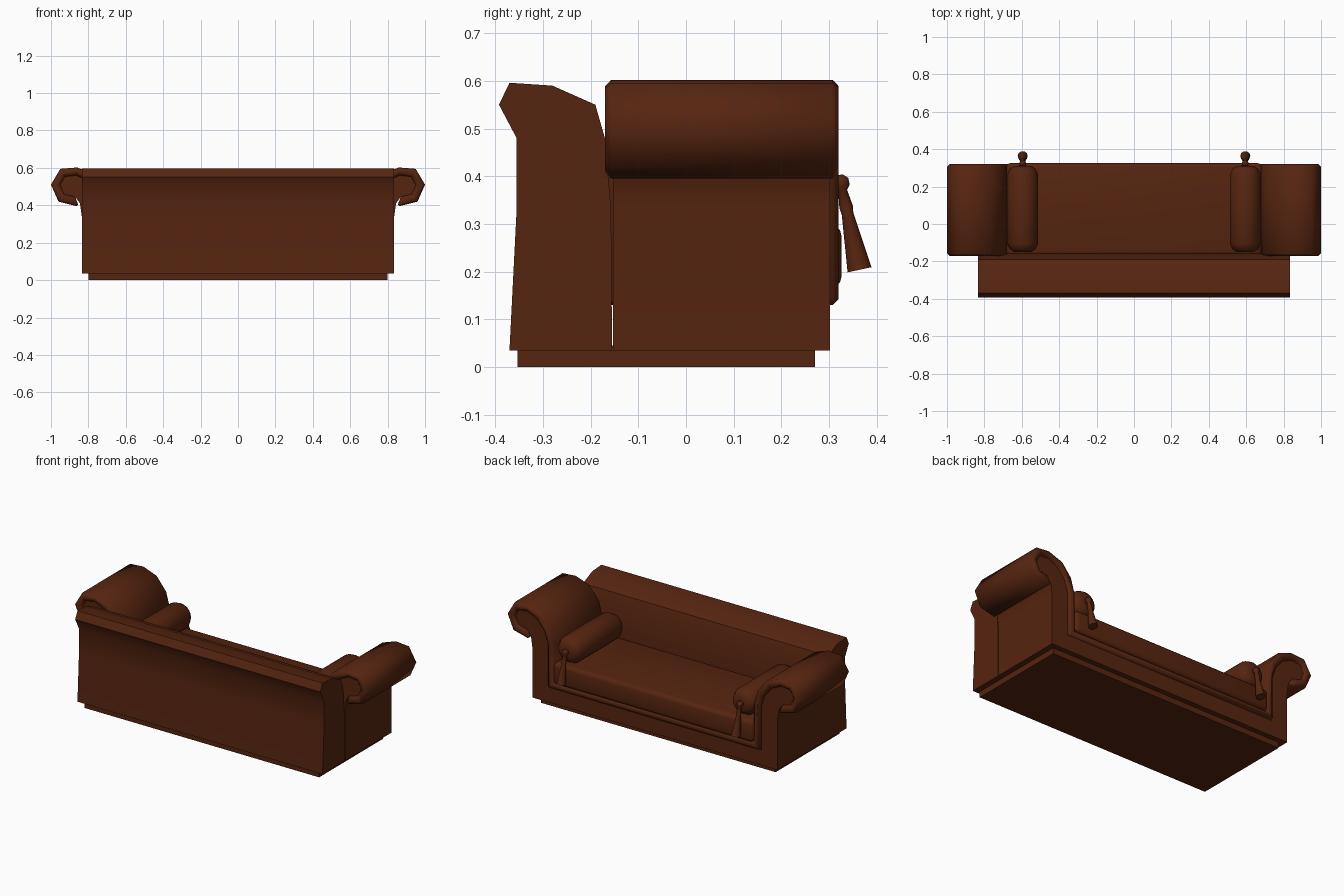
import bpy, bmesh, math
from mathutils import Vector, Matrix

if "Cube" in bpy.data.objects:
    bpy.data.objects.remove(bpy.data.objects["Cube"], do_unlink=True)

leather = bpy.data.materials.new("brown_leather")
leather.use_nodes = True
COLOUR = (0.094, 0.018, 0.005, 1)
leather.diffuse_color = COLOUR
leather.node_tree.nodes["Principled BSDF"].inputs["Base Color"].default_value = COLOUR


def finish(name, bm, bevel=0, segments=1, angle=40):
    """Turn a bmesh into a shaded object, with an optional edge bevel."""
    bmesh.ops.recalc_face_normals(bm, faces=bm.faces)
    mesh = bpy.data.meshes.new(name)
    bm.to_mesh(mesh)
    bm.free()
    mesh.materials.append(leather)
    ob = bpy.data.objects.new(name, mesh)
    bpy.context.collection.objects.link(ob)
    bpy.ops.object.select_all(action='DESELECT')
    ob.select_set(True)
    bpy.context.view_layer.objects.active = ob
    if bevel:
        mod = ob.modifiers.new("edge", 'BEVEL')
        mod.width, mod.segments = bevel, segments
        mod.limit_method, mod.angle_limit = 'ANGLE', math.radians(65)
        bpy.ops.object.modifier_apply(modifier="edge")
    bpy.ops.object.shade_smooth_by_angle(angle=math.radians(angle))
    return ob


def prism(name, outline, place, start, end, **kw):
    """Extrude a 2D outline; place(a, b, t) maps it to 3D."""
    bm = bmesh.new()
    low, high = [[bm.verts.new(place(a, b, t)) for a, b in outline] for t in (start, end)]
    n = len(outline)
    for i in range(n):
        j = (i + 1) % n
        bm.faces.new((low[i], low[j], high[j], high[i]))
    bm.faces.new(low)
    bm.faces.new(high)
    return finish(name, bm, **kw)


def box(name, lo, hi, **kw):
    outline = [(lo[0], lo[2]), (hi[0], lo[2]), (hi[0], hi[2]), (lo[0], hi[2])]
    return prism(name, outline, along_y, lo[1], hi[1], **kw)


def lathe(name, profile, sides, matrix):
    """Spin (distance, radius) pairs around the local z axis."""
    bm = bmesh.new()
    rings = [[bm.verts.new((r * math.cos(math.tau * k / sides),
                            r * math.sin(math.tau * k / sides), d))
              for k in range(sides)] for d, r in profile]
    for a, b in zip(rings, rings[1:]):
        for k in range(sides):
            j = (k + 1) % sides
            bm.faces.new((a[k], a[j], b[j], b[k]))
    bm.faces.new(rings[0])
    bm.faces.new(rings[-1])
    bmesh.ops.transform(bm, matrix=matrix, verts=bm.verts)
    return finish(name, bm, angle=50)


def along_y(a, b, t):
    return (a, t, b)


def along_x(a, b, t):
    return (t, a, b)


def mirrored(points):
    return [(-a, b) for a, b in reversed(points)]


# Plinth
box("plinth", (-0.8, -0.353, 0), (0.8, 0.27, 0.045))

# Backrest with rolled top
back = [(-0.37, 0.035), (-0.355, 0.33), (-0.355, 0.48), (-0.392, 0.55), (-0.37, 0.596),
        (-0.28, 0.59), (-0.19, 0.55), (-0.17, 0.48), (-0.157, 0.33), (-0.155, 0.035)]
prism("backrest", back, along_x, -0.835, 0.835, angle=50)

# Scroll arm curves: padded face and the frame beneath it
pad_face = [(0.85, 0.392), (0.96, 0.42), (1.0, 0.51), (0.95, 0.595), (0.86, 0.602),
            (0.77, 0.57), (0.705, 0.49), (0.68, 0.40), (0.68, 0.17)]
pad_under = [(0.87, 0.445), (0.93, 0.46), (0.95, 0.51), (0.925, 0.553), (0.865, 0.56),
             (0.80, 0.53), (0.75, 0.47), (0.725, 0.395), (0.725, 0.13)]

# Continuous padding over both arms and under the seat
padding = pad_face + mirrored(pad_face) + mirrored(pad_under[::-1]) + pad_under[::-1]
prism("arm_padding", padding, along_y, -0.17, 0.32, bevel=0.013, angle=50)

# Frame filling the arms and the lower body
frame = [(0.835, 0.035), (0.835, 0.34), (0.845, 0.41)] + pad_under
prism("body_frame", frame + mirrored(frame), along_y, -0.153, 0.302, angle=50)

# Seat cushion
box("seat_cushion", (-0.683, -0.17, 0.165), (0.683, 0.326, 0.3), bevel=0.025, segments=3)

# Bolsters with hanging tassels
bolster = [(-0.15, 0.045), (-0.135, 0.068), (-0.105, 0.083), (0.265, 0.083),
           (0.295, 0.068), (0.31, 0.045), (0.312, 0.015), (0.335, 0.012)]
tassel = [(-0.018, 0.008), (-0.008, 0.018), (0.006, 0.018), (0.016, 0.01),
          (0.05, 0.015), (0.065, 0.013), (0.185, 0.027)]
for side, x in (("left", 0.595), ("right", -0.595)):
    turn = Vector((0, 1, 0)).to_track_quat('Z', 'Y').to_matrix().to_4x4()
    lathe(side + "_bolster", bolster, 20, Matrix.Translation((x, 0, 0.383)) @ turn)
    hang = Vector((0, 0.21, -0.98)).to_track_quat('Z', 'Y').to_matrix().to_4x4()
    lathe(side + "_tassel", tassel, 10, Matrix.Translation((x, 0.325, 0.385)) @ hang)
